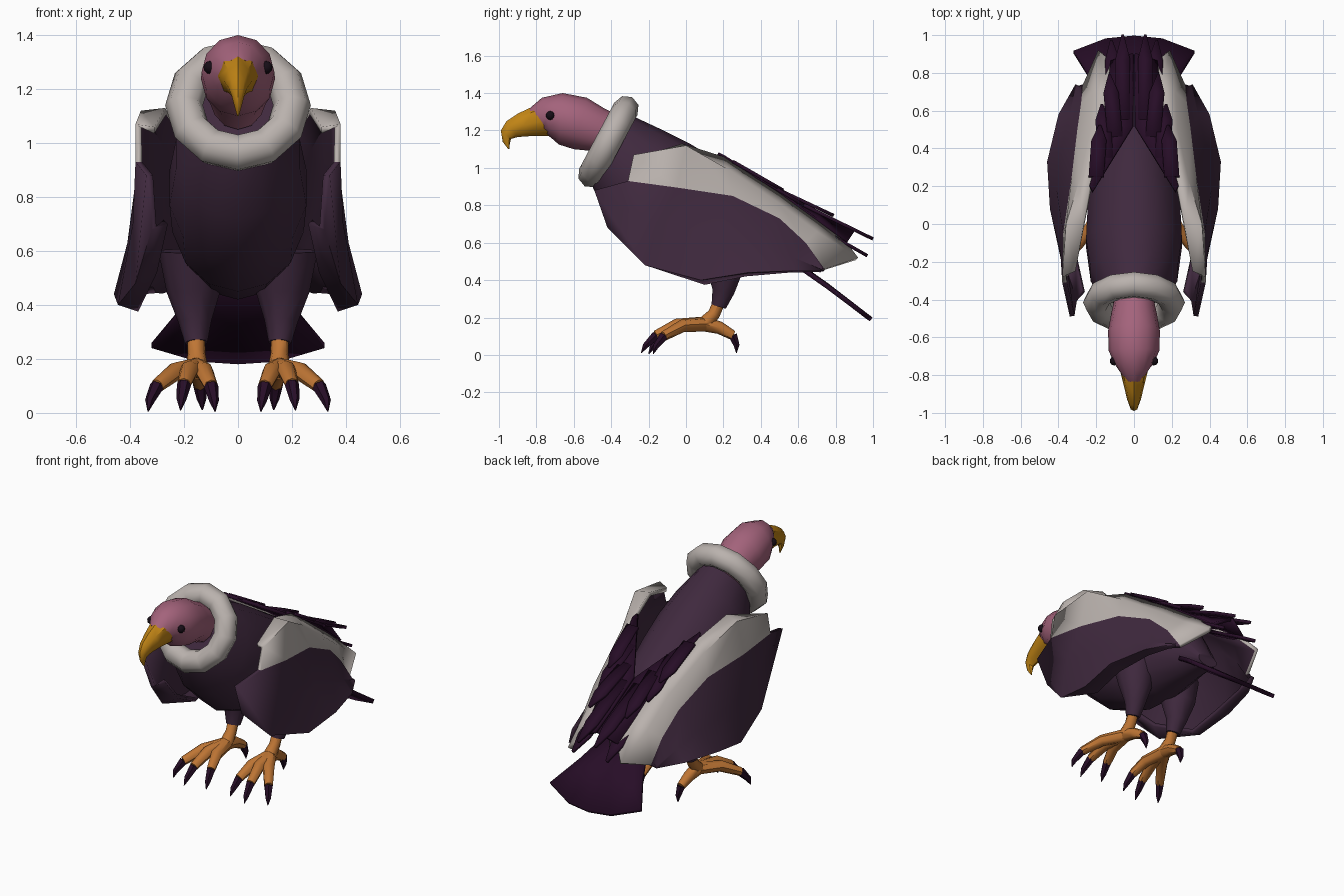
import bpy
import bmesh
from math import sin, cos, pi, radians
from mathutils import Vector

cube = bpy.data.objects.get("Cube")
if cube:
    bpy.data.objects.remove(cube, do_unlink=True)


def make_material(name, rgb):
    mat = bpy.data.materials.new(name)
    mat.use_nodes = True
    colour = (*rgb, 1)
    mat.diffuse_color = colour
    mat.node_tree.nodes["Principled BSDF"].inputs["Base Color"].default_value = colour
    return mat


plumage = make_material("purple plumage", (.05, .022, .048))
quill = make_material("dark purple", (.02, .004, .02))
down = make_material("pale down", (.49, .445, .42))
skin_pink = make_material("pink skin", (.37, .125, .2))
horn = make_material("yellow horn", (.55, .24, .008))
leg_orange = make_material("orange leg", (.52, .18, .035))
eye_black = make_material("eye black", (.008, .004, .008))


def finish(name, bm, mats, mirror=False, thickness=0, offset=0, back_slot=0, angle=45):
    """Turn a bmesh into a shaded object, with optional thickness and mirror."""
    mesh = bpy.data.meshes.new(name)
    bm.to_mesh(mesh)
    bm.free()
    obj = bpy.data.objects.new(name, mesh)
    bpy.context.collection.objects.link(obj)
    for mat in mats:
        mesh.materials.append(mat)
    bpy.ops.object.select_all(action='DESELECT')
    obj.select_set(True)
    bpy.context.view_layer.objects.active = obj
    bpy.ops.object.shade_smooth_by_angle(angle=radians(angle))
    if thickness:
        solid = obj.modifiers.new("Thickness", 'SOLIDIFY')
        solid.thickness = thickness
        solid.offset = offset
        solid.material_offset = back_slot
    if mirror:
        obj.modifiers.new("Mirror", 'MIRROR')
    return obj


def skin(name, rings, mat, mirror=False):
    """Join closed rings of points into a capped solid."""
    bm = bmesh.new()
    loops = [[bm.verts.new(p) for p in ring] for ring in rings]
    n = len(loops[0])
    for a, b in zip(loops, loops[1:]):
        for i in range(n):
            j = (i + 1) % n
            bm.faces.new((a[i], a[j], b[j], b[i]))
    bm.faces.new(loops[0])
    bm.faces.new(loops[-1])
    bmesh.ops.recalc_face_normals(bm, faces=bm.faces[:])
    return finish(name, bm, [mat], mirror)


def loft(name, sections, mat, sides=12):
    """Sections are (top y, top z, bottom y, bottom z, half width)."""
    rings = []
    for ty, tz, by, bz, w in sections:
        mid = Vector((0, (ty + by) / 2, (tz + bz) / 2))
        half = Vector((0, (ty - by) / 2, (tz - bz) / 2))
        rings.append([mid + half * cos(2 * pi * i / sides)
                      + Vector((w * sin(2 * pi * i / sides), 0, 0))
                      for i in range(sides)])
    return skin(name, rings, mat)


def tube(name, points, radii, mat, sides=8):
    """A mirrored tapering tube along a path."""
    pts = [Vector(p) for p in points]
    rings = []
    for k, p in enumerate(pts):
        t = (pts[min(k + 1, len(pts) - 1)] - pts[max(k - 1, 0)]).normalized()
        x = Vector((1, 0, 0))
        u = (x - t * t.x).normalized()
        v = t.cross(u)
        rings.append([p + radii[k] * (u * cos(2 * pi * i / sides) + v * sin(2 * pi * i / sides))
                      for i in range(sides)])
    return skin(name, rings, mat, mirror=True)


def sheet(name, rows, mats, slots, thickness, offset=0, back_slot=0, up=(0, 0, 1)):
    """A mirrored sheet between rows of points, one material slot per strip."""
    bm = bmesh.new()
    grid = [[bm.verts.new(p) for p in row] for row in rows]
    for a, b, slot in zip(grid, grid[1:], slots):
        for i in range(len(a) - 1):
            bm.faces.new((a[i], a[i + 1], b[i + 1], b[i])).material_index = slot
    bm.normal_update()
    total = sum((f.normal * f.calc_area() for f in bm.faces), Vector())
    if total.dot(Vector(up)) < 0:
        bmesh.ops.reverse_faces(bm, faces=bm.faces[:])
    return finish(name, bm, mats, True, thickness, offset, back_slot)


# Body, slung from the collar back to the tail root
loft("body", [
    (-.27, 1.27, -.50, .90, .17), (-.12, 1.2, -.42, .72, .235),
    (.02, 1.13, -.22, .54, .26), (.2, 1.02, 0, .45, .25),
    (.38, .91, .25, .42, .21), (.55, .75, .5, .44, .14),
    (.68, .52, .68, .44, .07)], plumage, 14)

# Downy collar, a tilted ring round the neck
bpy.ops.mesh.primitive_torus_add(
    major_segments=12, minor_segments=8, major_radius=.2, minor_radius=.07,
    location=(0, -.415, 1.14), rotation=(radians(62), 0, 0))
collar = bpy.context.object
collar.name = "collar"
collar.data.materials.append(down)
bpy.ops.object.shade_smooth_by_angle(angle=radians(60))

# Bald head with the neck, and the hooked beak
loft("head", [
    (-.34, 1.27, -.42, 1.05, .10), (-.44, 1.32, -.5, 1.09, .12),
    (-.53, 1.375, -.6, 1.10, .137), (-.66, 1.40, -.68, 1.125, .135),
    (-.77, 1.375, -.72, 1.16, .1), (-.84, 1.315, -.74, 1.175, .06)], skin_pink)
loft("beak", [
    (-.825, 1.325, -.72, 1.17, .075), (-.9, 1.29, -.83, 1.17, .052),
    (-.96, 1.25, -.9, 1.165, .036), (-.99, 1.2, -.935, 1.155, .024),
    (-.98, 1.14, -.942, 1.13, .013), (-.95, 1.1, -.944, 1.1, .003)], horn, 8)

# Eyes
for side, label in ((1, "left"), (-1, "right")):
    bpy.ops.mesh.primitive_uv_sphere_add(
        segments=10, ring_count=6, radius=.024, location=(side * .105, -.725, 1.28))
    eye = bpy.context.object
    eye.name = label + "_eye"
    eye.data.materials.append(eye_black)
    bpy.ops.object.shade_smooth()

# Folded wings: rows run from the shoulder to the wing tip
ridge = [(.31, -.25, 1.06), (.27, -.02, 1.13), (.235, .2, 1.06),
         (.15, .5, .865), (.14, .7, .72), (.12, .86, .6)]
ridge_outer = [(.38, -.28, 1.07), (.36, 0, 1.12), (.29, .23, .99),
               (.23, .5, .81), (.22, .7, .66), (.19, .92, .52)]
band_edge = [(.38, -.31, .93), (.375, -.05, .895), (.33, .25, .85),
             (.3, .5, .73), (.28, .64, .6), (.27, .74, .46)]
flank = [(.34, -.49, .88), (.39, -.15, .7), (.41, .18, .63),
         (.38, .42, .58), (.34, .58, .52), (.3, .73, .455)]
lower_edge = [(.32, -.42, .68), (.38, -.22, .48), (.445, .08, .4),
              (.46, .33, .44), (.4, .58, .45), (.31, .74, .45)]
lower_lip = [(.26, -.36, .7), (.3, -.18, .52), (.37, .1, .375),
             (.38, .32, .42), (.35, .55, .44), (.29, .73, .445)]
sheet("wings", [ridge, ridge_outer, band_edge, flank, lower_edge, lower_lip],
      [down, plumage, plumage], (0, 0, 1, 1, 1), .025, -1, 1, up=(1, 0, .3))

# Dark flight feathers closing over the back
inner_line = [(.22, .17, 1.075), (.005, .52, .86), (.005, .72, .75), (.005, .9, .66)]
sheet("back_feathers", [inner_line, ridge[2:]], [quill], (0,), .02)


def feather(name, root, tip, width):
    """A flat pointed blade from root to tip."""
    a, b = Vector(root), Vector(tip)
    w = Vector((width / 2, 0, 0))
    notch = a.lerp(b, .7)
    sheet(name, [[a - w, notch - w, b - w * .15], [a + w, notch + w, b + w * .15]],
          [quill], (0,), .018)


blades = [((.2, .25, 1.035), (.18, .52, .88)), ((.15, .35, .97), (.17, .63, .8)),
          ((.1, .46, .9), (.13, .79, .745)), ((.06, .55, .84), (.06, 1, .62)),
          ((.1, .6, .74), (.12, .97, .53))]
for number, (root, tip) in enumerate(blades, 1):
    feather(f"flight_feather_{number}", root, tip, .08)

# Tail fan
sheet("tail", [[(0, .5, .55), (0, .75, .375), (0, .99, .19)],
               [(.1, .55, .51), (.13, .76, .365), (.15, .975, .2)],
               [(.14, .58, .49), (.22, .75, .37), (.32, .91, .25)]],
      [quill], (0, 0), .025)

# Thighs and shanks
tube("thighs", [(.165, .2, .6), (.165, .21, .45), (.16, .2, .34), (.155, .175, .26)],
     (.13, .1, .062, .042), plumage, 10)
tube("shanks", [(.155, .18, .29), (.154, .15, .22), (.152, .1, .165)],
     (.033, .033, .042), leg_orange)

# Toes and claws: knuckle, toe end, claw tip
toes = {"outer": ((.23, -.02, .155), (.3, -.12, .1), (.333, -.175, .005)),
        "middle": ((.18, -.05, .16), (.2, -.16, .105), (.213, -.24, .01)),
        "inner": ((.125, -.04, .155), (.1, -.13, .1), (.085, -.2, .005)),
        "hind": ((.147, .18, .145), (.14, .25, .105), (.132, .27, .01))}
for label, (knuckle, end, tip) in toes.items():
    tube(label + "_toes", [(.152, .1, .165), knuckle, end], (.04, .034, .026), leg_orange)
    bend = Vector(end).lerp(Vector(tip), .5) + (Vector(end) - Vector(knuckle)) * .15
    tube(label + "_claws", [end, bend, tip], (.027, .018, .002), quill, 6)
